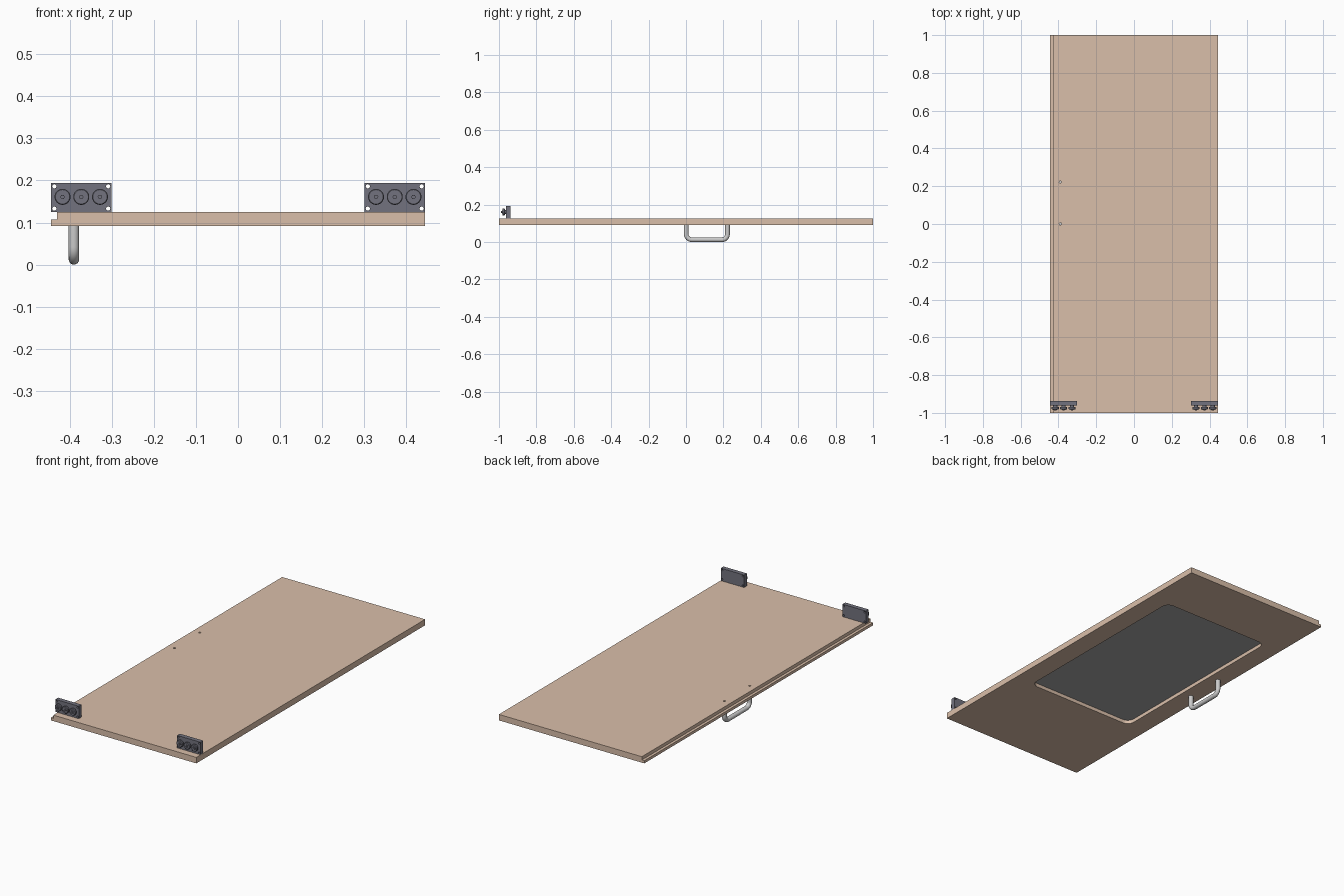
import bpy, bmesh
from math import sin, cos, pi, radians
from mathutils import Vector

if "Cube" in bpy.data.objects:
    bpy.data.objects.remove(bpy.data.objects["Cube"])

def material(name, rgb):
    m = bpy.data.materials.new(name)
    m.diffuse_color = (*rgb, 1)
    m.use_nodes = True
    m.node_tree.nodes["Principled BSDF"].inputs["Base Color"].default_value = m.diffuse_color
    return m

WOOD = material("wood", (0.70, 0.52, 0.40))
DARK = material("dark_metal", (0.17, 0.17, 0.21))
PANE = material("pane_grey", (0.40, 0.40, 0.40))

def prism(name, points, direction, mat=None):
    """Extrude a closed 3D outline along a direction."""
    bm = bmesh.new()
    face = bm.faces.new([bm.verts.new(p) for p in points])
    ext = bmesh.ops.extrude_face_region(bm, geom=[face])
    verts = [g for g in ext["geom"] if isinstance(g, bmesh.types.BMVert)]
    bmesh.ops.translate(bm, verts=verts, vec=direction)
    bmesh.ops.recalc_face_normals(bm, faces=bm.faces[:])
    me = bpy.data.meshes.new(name)
    bm.to_mesh(me)
    bm.free()
    ob = bpy.data.objects.new(name, me)
    bpy.context.collection.objects.link(ob)
    if mat:
        me.materials.append(mat)
    return ob

def activate(ob):
    bpy.ops.object.select_all(action='DESELECT')
    ob.select_set(True)
    bpy.context.view_layer.objects.active = ob

def smooth(ob):
    activate(ob)
    bpy.ops.object.shade_smooth_by_angle(angle=radians(35))

def cut(ob, cutters):
    activate(ob)
    for c in cutters:
        mod = ob.modifiers.new("cut", 'BOOLEAN')
        mod.operation, mod.solver, mod.object = 'DIFFERENCE', 'EXACT', c
        bpy.ops.object.modifier_apply(modifier=mod.name)
        bpy.data.objects.remove(c)

def rounded_rect(x0, x1, y0, y1, r, z, n=8):
    pts = []
    for k, (cx, cy) in enumerate([(x1-r, y1-r), (x0+r, y1-r), (x0+r, y0+r), (x1-r, y0+r)]):
        for i in range(n + 1):
            a = (k + i / n) * pi / 2
            pts.append((cx + r*cos(a), cy + r*sin(a), z))
    return pts

def circle_xy(x, y, z, r, n=16):
    return [(x + r*cos(2*pi*i/n), y + r*sin(2*pi*i/n), z) for i in range(n)]

def circle_xz(x, y, z, r, n=24):
    return [(x + r*cos(2*pi*i/n), y, z + r*sin(2*pi*i/n)) for i in range(n)]

def lathe_y(name, profile, x, z, mat, n=32):
    """Spin (radius, y) pairs about a y-parallel axis."""
    bm = bmesh.new()
    rings = [[bm.verts.new(p) for p in circle_xz(x, y, z, r, n)] for r, y in profile]
    for a, b in zip(rings, rings[1:]):
        for i in range(n):
            bm.faces.new([a[i], a[(i+1) % n], b[(i+1) % n], b[i]])
    bm.faces.new(rings[0])
    bm.faces.new(rings[-1])
    bmesh.ops.recalc_face_normals(bm, faces=bm.faces[:])
    me = bpy.data.meshes.new(name)
    bm.to_mesh(me)
    bm.free()
    me.materials.append(mat)
    ob = bpy.data.objects.new(name, me)
    bpy.context.collection.objects.link(ob)
    smooth(ob)

# Door panel with a rebated long edge
Z0, Z1, W = 0.092, 0.125, 0.445
HX, HY = -0.39, (0.001, 0.222)
section = [(-W, Z0), (W, Z0), (W, Z1), (-0.43, Z1), (-0.43, 0.107), (-W, 0.107)]
panel = prism("door_panel", [(x, -1, z) for x, z in section], (0, 2, 0), WOOD)

# Window recess on the underside and handle bolt holes
win = (-0.333, 0.333, -0.44, 0.67)
cutters = [prism("recess_cutter", rounded_rect(*win, 0.04, Z0 - 0.02), (0, 0, 0.044))]
cutters += [prism("hole_cutter", circle_xy(HX, y, 0.08, 0.006), (0, 0, 0.06)) for y in HY]
cut(panel, cutters)
smooth(panel)

# Pane at the bottom of the recess
pane = prism("window_pane", rounded_rect(*win, 0.04, Z0 + 0.02), (0, 0, 0.004), PANE)
smooth(pane)

# Bent tube handle below the panel
R, BEND = 0.0125, 0.03
path = [(HX, HY[0], Z0)]
for cy, start in ((HY[0] + BEND, pi), (HY[1] - BEND, 1.5*pi)):
    for i in range(9):
        a = start + i / 8 * pi / 2
        path.append((HX, cy + BEND*cos(a), R + BEND + BEND*sin(a)))
path.append((HX, HY[1], Z0))
curve = bpy.data.curves.new("handle", 'CURVE')
curve.dimensions = '3D'
curve.bevel_depth, curve.bevel_resolution, curve.use_fill_caps = R, 6, True
spline = curve.splines.new('POLY')
spline.points.add(len(path) - 1)
for p, co in zip(spline.points, path):
    p.co = (*co, 1)
handle = bpy.data.objects.new("handle", curve)
bpy.context.collection.objects.link(handle)
activate(handle)
bpy.ops.object.convert(target='MESH')
smooth(bpy.context.object)

# Two end brackets, each with four fixing holes and three rollers
roller = [(0.011, -0.960), (0.011, -0.968), (0.019, -0.970), (0.019, -0.979),
          (0.017, -0.981), (0.009, -0.981), (0.009, -0.984)]
for side, cx in (("left", -0.3725), ("right", 0.3725)):
    h = 0.0715
    outline = [(cx-h, -0.962, Z1), (cx+h, -0.962, Z1), (cx+h, -0.962, 0.194), (cx-h, -0.962, 0.194)]
    plate = prism(side + "_bracket_plate", outline, (0, 0.024, 0), DARK)
    cut(plate, [prism("hole_cutter", circle_xz(cx + dx, -1.0, z, 0.005), (0, 0.1, 0))
                for dx in (-0.064, 0.064) for z in (0.133, 0.186)])
    smooth(plate)
    for i, dx in enumerate((-0.0445, 0, 0.0445)):
        lathe_y(f"{side}_roller_{i+1}", roller, cx + dx, 0.161, DARK)
        prism(f"{side}_roller_bolt_{i+1}", circle_xz(cx + dx, -0.988, 0.161, 0.0055, 6), (0, 0.006, 0), DARK)
